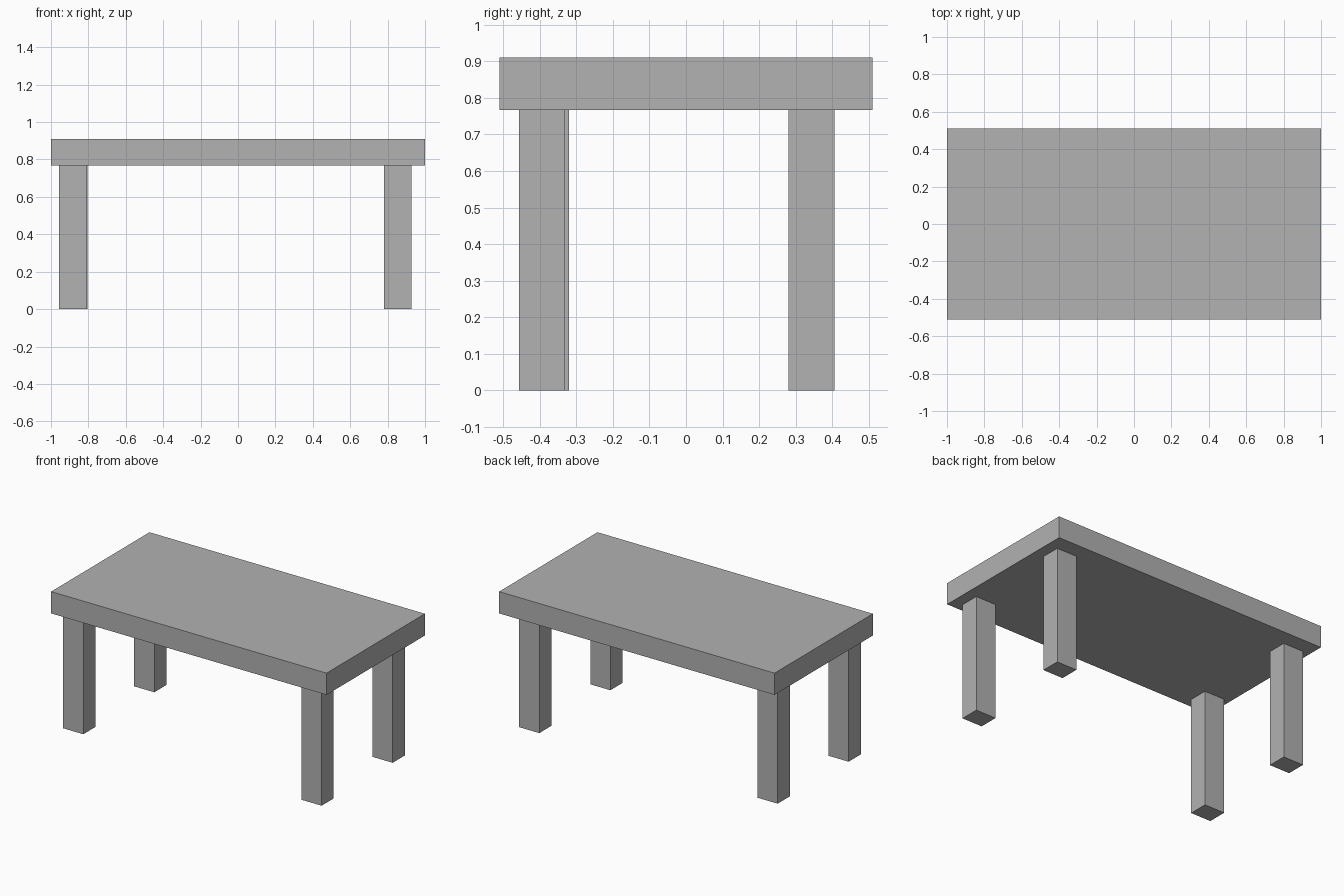
import bpy

# Remove the default cube
default = bpy.data.objects.get("Cube")
if default:
    bpy.data.objects.remove(default, do_unlink=True)

# Single grey finish
grey = bpy.data.materials.new("plain_grey")
grey.use_nodes = True
colour = (0.445, 0.445, 0.445, 1.0)
grey.diffuse_color = colour
grey.node_tree.nodes["Principled BSDF"].inputs["Base Color"].default_value = colour


def box(name, centre, size):
    """Flat-shaded box with the scale applied."""
    bpy.ops.mesh.primitive_cube_add(size=1, location=centre)
    obj = bpy.context.object
    obj.name = name
    obj.scale = size
    bpy.ops.object.transform_apply(location=False, rotation=False, scale=True)
    obj.data.materials.append(grey)
    return obj


TOP_BOTTOM, TOP_HEIGHT = 0.767, 0.91
LEG_X, LEG_Y = 0.146, 0.126

# Table top slab
thickness = TOP_HEIGHT - TOP_BOTTOM
box("table_top", (0, 0, TOP_BOTTOM + thickness / 2), (2, 1.02, thickness))

# Four legs, set slightly unevenly under the top
leg_centres = {
    "front_right_leg": (-0.884, -0.383),
    "front_left_leg": (0.854, -0.394),
    "back_right_leg": (-0.877, 0.343),
    "back_left_leg": (0.854, 0.343),
}
for name, (x, y) in leg_centres.items():
    box(name, (x, y, TOP_BOTTOM / 2), (LEG_X, LEG_Y, TOP_BOTTOM))
